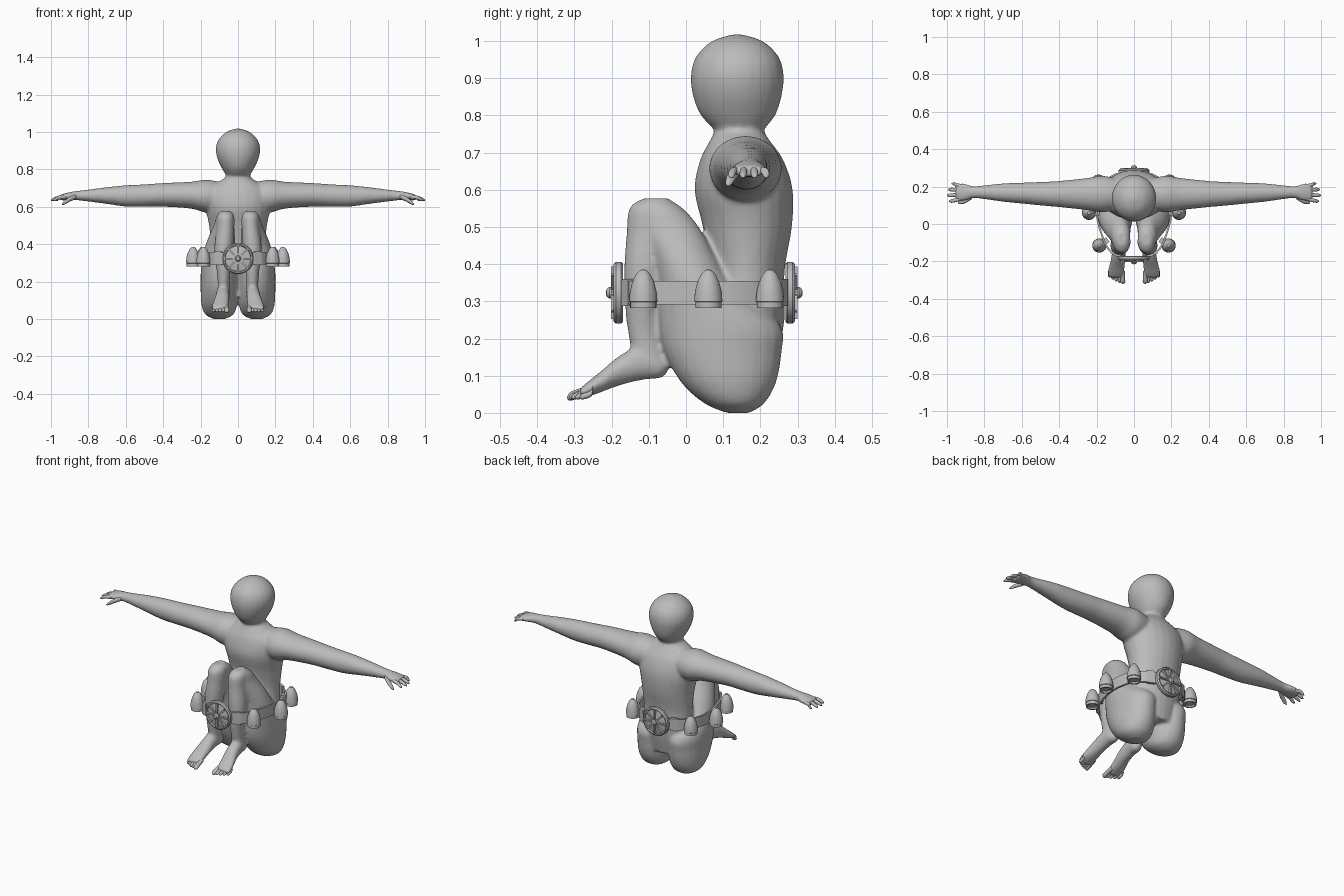
import bpy, bmesh, math
from mathutils import Vector, Matrix

cube = bpy.data.objects.get("Cube")
if cube:
    bpy.data.objects.remove(cube)

grey = bpy.data.materials.new("plain grey")
grey.use_nodes = True
grey.diffuse_color = (0.5, 0.5, 0.5, 1)
grey.node_tree.nodes["Principled BSDF"].inputs["Base Color"].default_value = (0.5, 0.5, 0.5, 1)


def finish(name, bm, angle=None):
    """Turn a bmesh into a named, shaded object."""
    bmesh.ops.recalc_face_normals(bm, faces=bm.faces)
    mesh = bpy.data.meshes.new(name)
    bm.to_mesh(mesh)
    bm.free()
    mesh.materials.append(grey)
    obj = bpy.data.objects.new(name, mesh)
    bpy.context.collection.objects.link(obj)
    bpy.ops.object.select_all(action='DESELECT')
    obj.select_set(True)
    bpy.context.view_layer.objects.active = obj
    if angle:
        bpy.ops.object.shade_smooth_by_angle(angle=math.radians(angle))
    else:
        bpy.ops.object.shade_smooth()
    return obj


def smooth_path(points, steps=4, closed=False):
    """Catmull-Rom interpolation of tuples of any length."""
    n, out = len(points), []
    for i in range(n if closed else n - 1):
        ids = [i - 1, i, i + 1, i + 2]
        ids = [k % n if closed else min(max(k, 0), n - 1) for k in ids]
        a, b, c, d = (Vector(points[k]) for k in ids)
        for s in range(steps):
            t = s / steps
            out.append((b * 2 + (c - a) * t + (a * 2 - b * 5 + c * 4 - d) * t * t
                        + (b * 3 - a - c * 3 + d) * t ** 3) / 2)
    return out if closed else out + [Vector(points[-1])]


def loft(bm, rings, axis, side=1, segments=24):
    """Skin ellipses (x, y, z, radius, radius) that lie square to one axis."""
    u, v = [k for k in range(3) if k != axis]
    loops = []
    for r in smooth_path(rings):
        loop = []
        for k in range(segments):
            p = [r[0], r[1], r[2]]
            p[u] += max(r[3], 0.002) * math.cos(math.tau * k / segments)
            p[v] += max(r[4], 0.002) * math.sin(math.tau * k / segments)
            loop.append(bm.verts.new((p[0] * side, p[1], p[2])))
        loops.append(loop)
    for a, b in zip(loops, loops[1:]):
        for k in range(segments):
            j = (k + 1) % segments
            bm.faces.new((a[k], a[j], b[j], b[k]))
    bm.faces.new(loops[0])
    bm.faces.new(loops[-1])


def lathe(bm, profile, matrix, segments=32):
    """Spin a (radius, height) profile about z, then place it."""
    verts = [bm.verts.new((r, 0, h)) for r, h in profile]
    edges = [bm.edges.new(pair) for pair in zip(verts, verts[1:])]
    made = bmesh.ops.spin(bm, geom=verts + edges, cent=(0, 0, 0), axis=(0, 0, 1),
                          angle=math.tau, steps=segments, use_duplicate=False)
    new = set(verts) | {g for g in made["geom_last"] if isinstance(g, bmesh.types.BMVert)}
    stack = list(new)
    while stack:
        for e in stack.pop().link_edges:
            for w in e.verts:
                if w not in new:
                    new.add(w)
                    stack.append(w)
    new = list(new)
    bmesh.ops.transform(bm, matrix=matrix, verts=new)
    bmesh.ops.remove_doubles(bm, verts=new, dist=0.0001)


def box(bm, size, matrix):
    bmesh.ops.create_cube(bm, size=1, matrix=matrix @ Matrix.Diagonal((*size, 1)))


# Body: torso, head, arms and folded legs fused into one skin
torso = [(0, .14, .12, .13, .1), (0, .155, .25, .15, .11), (0, .165, .38, .145, .1),
         (0, .165, .5, .155, .12), (0, .155, .6, .175, .132), (0, .15, .68, .17, .112),
         (0, .145, .73, .11, .082), (0, .143, .76, .065, .066), (0, .143, .8, .06, .06)]
head = [(0, .143, .755, .055, .06), (0, .14, .8, .083, .1), (0, .138, .855, .109, .12),
        (0, .138, .91, .119, .125), (0, .138, .96, .104, .11), (0, .138, 1, .062, .068),
        (0, .138, 1.018, .012, .012)]
arm = [(.08, .16, .655, .08, .075), (.17, .16, .657, .098, .088), (.25, .16, .662, .086, .072),
       (.4, .16, .664, .07, .063), (.5, .162, .66, .063, .06), (.6, .165, .658, .056, .057),
       (.7, .168, .66, .049, .045), (.8, .17, .66, .037, .032), (.86, .17, .66, .032, .025),
       (.9, .17, .657, .045, .021), (.94, .17, .651, .046, .017), (.955, .17, .649, .04, .012)]
thigh = [(.1, .14, 0, .03, .03), (.1, .13, .025, .076, .08), (.1, .115, .08, .096, .127),
         (.1, .1, .16, .1, .157), (.1, .09, .24, .1, .162), (.098, .03, .34, .09, .102),
         (.09, -.005, .42, .075, .085), (.075, -.045, .5, .055, .08),
         (.068, -.07, .55, .046, .062), (.066, -.08, .576, .02, .03)]
shin = [(.066, -.08, .577, .025, .035), (.066, -.09, .55, .046, .063), (.068, -.1, .48, .048, .06),
        (.075, -.11, .4, .05, .056), (.079, -.115, .33, .046, .05), (.077, -.118, .26, .037, .044),
        (.077, -.112, .2, .032, .041), (.077, -.1, .15, .031, .045), (.078, -.095, .1, .02, .03)]
foot = [(.076, -.05, .125, .014, .018), (.077, -.07, .126, .031, .033), (.08, -.12, .135, .035, .047),
        (.084, -.18, .113, .038, .04), (.092, -.23, .083, .043, .028),
        (.096, -.27, .06, .045, .019), (.097, -.287, .052, .038, .012)]
bm = bmesh.new()
loft(bm, torso, 2)
loft(bm, head, 2)
for side in (1, -1):
    loft(bm, arm, 0, side)
    loft(bm, thigh, 2, side)
    loft(bm, shin, 2, side)
    loft(bm, foot, 1, side)
body = finish("body", bm)
remesh = body.modifiers.new("fuse", 'REMESH')
remesh.mode = 'VOXEL'
remesh.voxel_size = 0.008
remesh.use_smooth_shade = True
soften = body.modifiers.new("soften", 'SMOOTH')
soften.factor = 0.5
soften.iterations = 6

# Fingers, thumbs and toes
for side, word in ((1, "left"), (-1, "right")):
    bm = bmesh.new()
    for k, tip in enumerate((.99, 1, .995, .975)):
        y, spread = .136 + .022 * k, (k - 1.5) * .006
        loft(bm, [(.92, y, .652, .01, .01), (.955, y + spread, .65, .01, .01),
                  (tip - .012, y + spread * 1.5, .64, .009, .008),
                  (tip, y + spread * 1.5, .634, .002, .002)], 0, side, 12)
    loft(bm, [(.865, .15, .655, .015, .012), (.9, .126, .64, .014, .013),
              (.93, .116, .62, .01, .009), (.942, .113, .612, .002, .002)], 0, side, 12)
    finish(word + "_fingers", bm)
    bm = bmesh.new()
    for k, tip in enumerate((-.32, -.315, -.308, -.298, -.286)):
        x, r = .06 + .0175 * k, .0125 if k == 0 else .009
        loft(bm, [(x + .002, -.25, .066, r, r), (x, tip + .03, .052, r, r),
                  (x, tip + .008, .044, r, r * .9), (x, tip, .041, .002, .002)], 1, side, 12)
    finish(word + "_toes", bm)

# Belt band around the thighs and waist
half = [(.07, -.172), (.135, -.135), (.175, -.05), (.2, .06), (.19, .16), (.15, .225), (.075, .268)]
path = smooth_path(half + [(-x, y) for x, y in reversed(half)], 5, True)
count = len(path)
bm = bmesh.new()
loops = []
for i, p in enumerate(path):
    t = (path[(i + 1) % count] - path[i - 1]).normalized()
    out = Vector((t.y, -t.x)) * .005
    loops.append([bm.verts.new((p.x + out.x * s, p.y + out.y * s, z))
                  for s, z in ((-1, .292), (1, .292), (1, .355), (-1, .355))])
for i in range(count):
    a, b = loops[i], loops[(i + 1) % count]
    for k in range(4):
        bm.faces.new((a[k], a[k - 1], b[k - 1], b[k]))
finish("belt", bm, 30)

# Domed canisters on short brackets, and belt plates beside the front disc
dome = [(0, .292), (.027, .292), (.027, .282), (.035, .282), (.035, .298), (.038, .3), (.036, .325),
        (.03, .35), (.02, .372), (.009, .384), (0, .386)]
bm = bmesh.new()
plates = bmesh.new()
for side in (1, -1):
    for x, y, turn in ((.185, -.115, -35), (.24, .06, 0), (.19, .226, 30)):
        lathe(bm, dome, Matrix.Translation((x * side, y, 0)))
        inward = Matrix.Rotation(math.radians(turn * side), 4, 'Z')
        offset = inward @ Vector((-.035 * side, 0, 0))
        box(bm, (.04, .03, .03), Matrix.Translation((x * side + offset.x, y + offset.y, .323)) @ inward)
    for y, turn in ((-.158, 28), (.258, -25)):
        box(plates, (.04, .016, .072), Matrix.Translation((.105 * side, y, .324))
            @ Matrix.Rotation(math.radians(turn * side), 4, 'Z'))
finish("canisters", bm, 35)
finish("belt_plates", plates, 30)

# Spoked discs at front and back
disc = [(0, 0), (.078, 0), (.083, .005), (.083, .018), (.077, .025), (.071, .025), (.068, .017),
        (.045, .022), (.02, .025), (0, .026)]
stud = [(0, .02), (.016, .02), (.016, .036), (.01, .044), (0, .046)]
for name, y, tilt in (("front_disc", -.17, 90), ("back_disc", .268, -90)):
    place = Matrix.Translation((0, y, .323)) @ Matrix.Rotation(math.radians(tilt), 4, 'X')
    bm = bmesh.new()
    lathe(bm, disc, place, 40)
    lathe(bm, stud, place, 20)
    for k in range(8):
        box(bm, (.058, .009, .02), place @ Matrix.Rotation(math.tau * k / 8, 4, 'Z')
            @ Matrix.Translation((.042, 0, .022)))
    finish(name, bm, 35)
